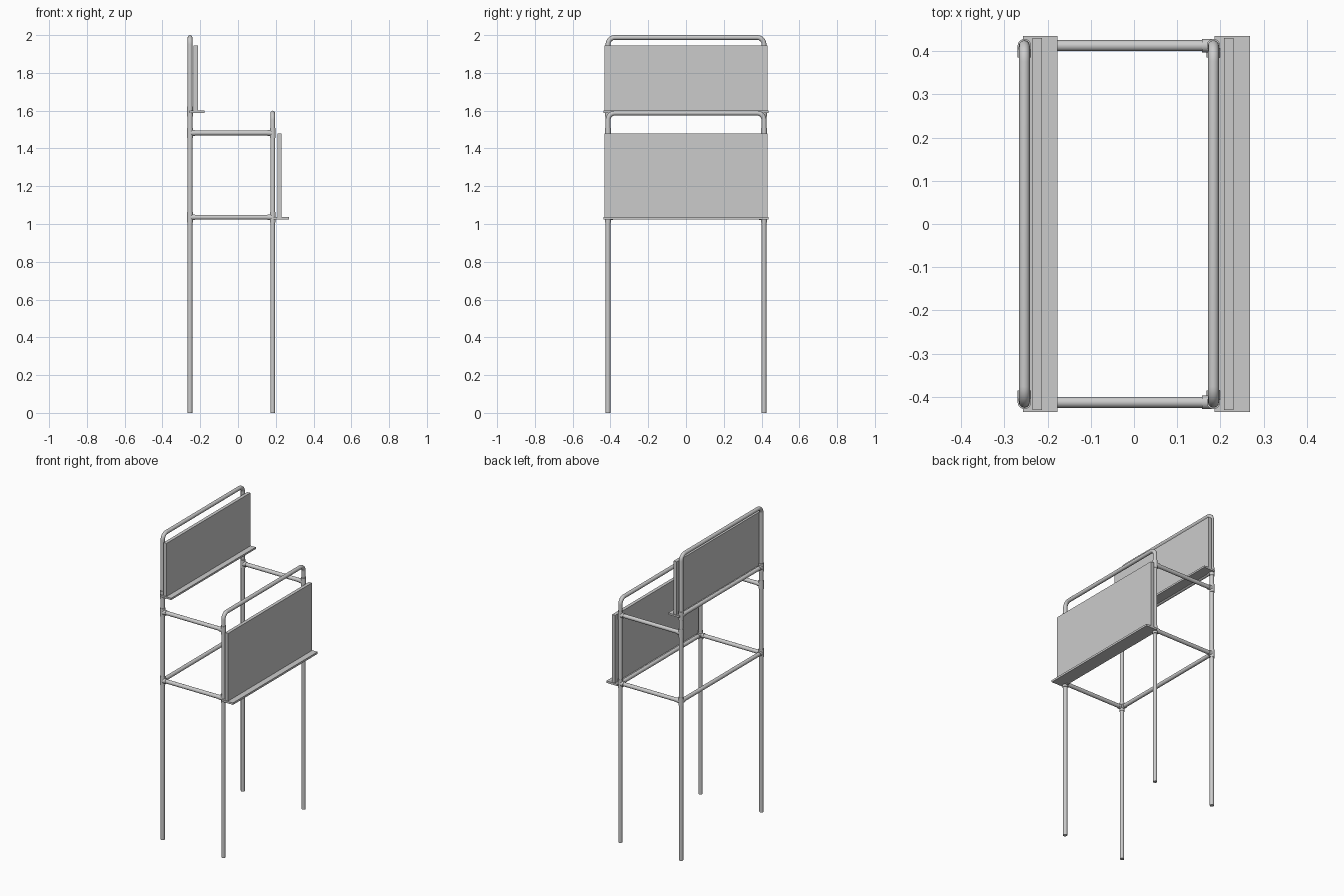
import bpy, math
from mathutils import Vector

if "Cube" in bpy.data.objects:
    bpy.data.objects.remove(bpy.data.objects["Cube"])

BACK_X, FRONT_X, POST_Y = -0.254, 0.184, 0.413
TUBE_R, COLLAR_R = 0.0127, 0.0155


def smooth(ob):
    bpy.ops.object.select_all(action='DESELECT')
    ob.select_set(True)
    bpy.context.view_layer.objects.active = ob
    bpy.ops.object.shade_smooth_by_angle(angle=math.radians(35))


def rod(name, a, b, r):
    a, b = Vector(a), Vector(b)
    bpy.ops.mesh.primitive_cylinder_add(vertices=24, radius=r, depth=(b - a).length,
                                        location=(a + b) / 2)
    ob = bpy.context.object
    ob.name = name
    ob.rotation_euler = (b - a).to_track_quat('Z', 'Y').to_euler()
    smooth(ob)
    return ob


def box(name, x0, x1, half_y, z0, z1):
    bpy.ops.mesh.primitive_cube_add(size=1, location=((x0 + x1) / 2, 0, (z0 + z1) / 2))
    ob = bpy.context.object
    ob.name = name
    ob.scale = (x1 - x0, 2 * half_y, z1 - z0)
    return ob


def hoop(name, x, top, bend=0.037):
    # upside-down U of bent tube, reaching the floor on both sides
    zc = top - TUBE_R
    pts = [(x, -POST_Y, 0)]
    for side, start in ((-1, 180), (1, 90)):
        for i in range(9):
            t = math.radians(start - 90 * i / 8)
            pts.append((x, side * (POST_Y - bend) + bend * math.cos(t),
                        zc - bend + bend * math.sin(t)))
    pts.append((x, POST_Y, 0))
    cu = bpy.data.curves.new(name, 'CURVE')
    cu.dimensions = '3D'
    cu.bevel_depth, cu.bevel_resolution, cu.use_fill_caps = TUBE_R, 4, True
    sp = cu.splines.new('POLY')
    sp.points.add(len(pts) - 1)
    for p, co in zip(sp.points, pts):
        p.co = (*co, 1)
    tmp = bpy.data.objects.new(name + "_path", cu)
    bpy.context.collection.objects.link(tmp)
    bpy.context.view_layer.update()
    dg = bpy.context.evaluated_depsgraph_get()
    me = bpy.data.meshes.new_from_object(tmp.evaluated_get(dg))
    bpy.data.objects.remove(tmp)
    ob = bpy.data.objects.new(name, me)
    bpy.context.collection.objects.link(ob)
    smooth(ob)


def collar(x, y, z):
    rod("post_collar", (x, y, z - 0.027), (x, y, z + 0.027), COLLAR_R)


# Bent tube frames
hoop("back_frame", BACK_X, 2.0)
hoop("front_frame", FRONT_X, 1.6)

# Side rails joining the two frames, with tee collars
for z in (1.036, 1.482):
    for y in (-POST_Y, POST_Y):
        rod("side_rail", (BACK_X, y, z), (FRONT_X, y, z), TUBE_R)
        for x, s in ((BACK_X, 1), (FRONT_X, -1)):
            collar(x, y, z)
            rod("side_rail_socket", (x, y, z), (x + s * 0.027, y, z), COLLAR_R)

# Cross rails along the width
for name, x, z in (("back_lower_rail", BACK_X, 1.036),
                   ("front_lower_rail", FRONT_X, 1.036),
                   ("back_upper_rail", BACK_X, 1.595)):
    rod(name, (x, -POST_Y, z), (x, POST_Y, z), TUBE_R)
    for s in (-1, 1):
        rod("cross_rail_socket", (x, s * POST_Y, z), (x, s * (POST_Y - 0.027), z), COLLAR_R)
for y in (-POST_Y, POST_Y):
    collar(BACK_X, y, 1.595)

# Ledges and display boards
box("upper_ledge", -0.257, -0.177, 0.436, 1.588, 1.600)
box("upper_board", -0.235, -0.213, 0.431, 1.600, 1.946)
box("lower_ledge", 0.187, 0.269, 0.436, 1.024, 1.037)
box("lower_board", 0.209, 0.231, 0.431, 1.037, 1.478)
